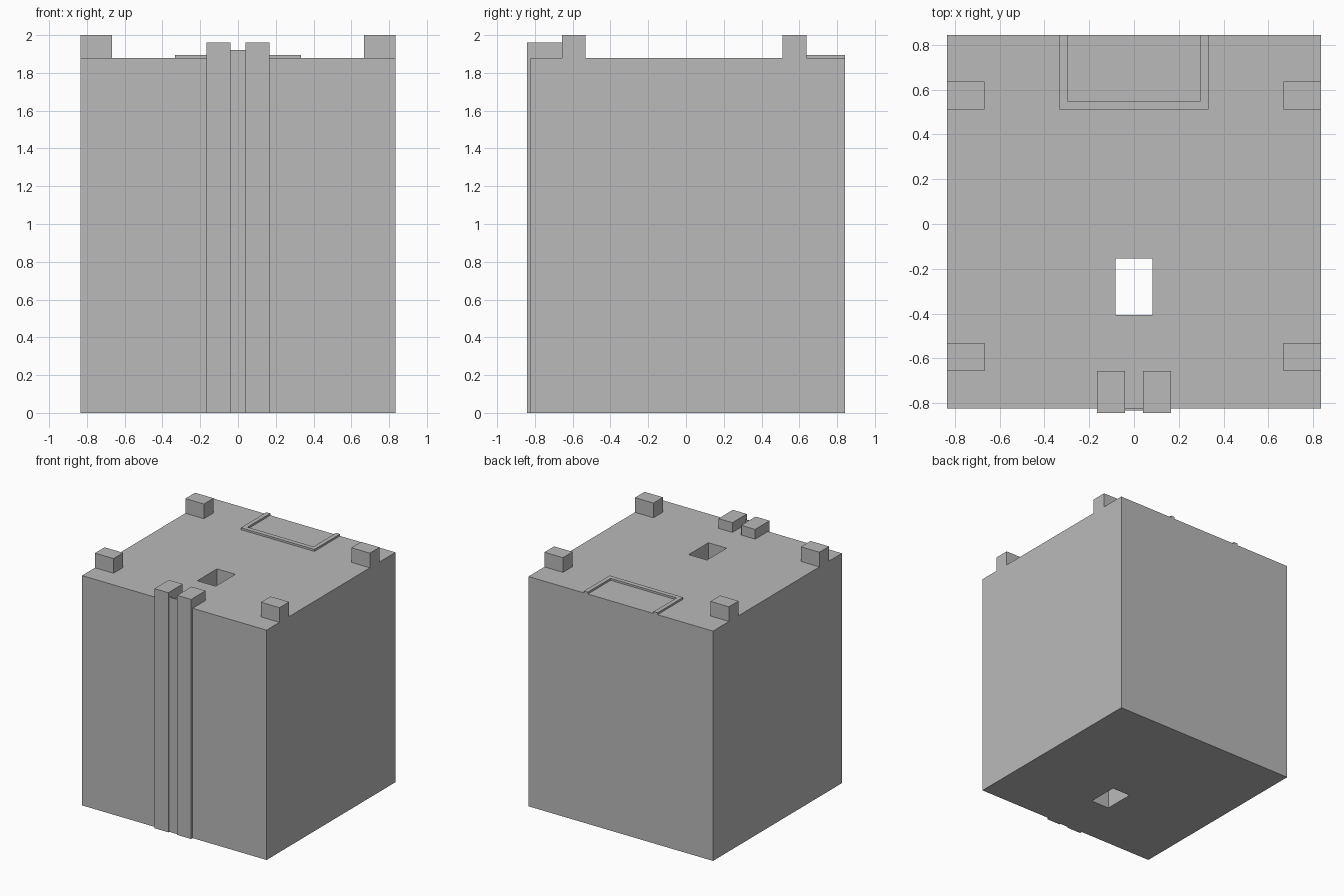
import bpy, bmesh
from mathutils import Vector

if "Cube" in bpy.data.objects:
    bpy.data.objects.remove(bpy.data.objects["Cube"])

W, FRONT, BACK, TOP = 0.835, -0.823, 0.843, 1.88

# Mid grey shared by every part
grey = bpy.data.materials.new("mid_grey")
grey.diffuse_color = (0.49, 0.49, 0.49, 1)
grey.use_nodes = True
grey.node_tree.nodes["Principled BSDF"].inputs["Base Color"].default_value = grey.diffuse_color


def extrude(name, points, offset):
    """Extrude a flat outline along the offset vector into a solid."""
    bm = bmesh.new()
    face = bm.faces.new([bm.verts.new(p) for p in points])
    res = bmesh.ops.extrude_face_region(bm, geom=[face])
    verts = [g for g in res["geom"] if isinstance(g, bmesh.types.BMVert)]
    bmesh.ops.translate(bm, verts=verts, vec=Vector(offset))
    bmesh.ops.recalc_face_normals(bm, faces=bm.faces)
    mesh = bpy.data.meshes.new(name)
    bm.to_mesh(mesh)
    bm.free()
    mesh.materials.append(grey)
    obj = bpy.data.objects.new(name, mesh)
    bpy.context.collection.objects.link(obj)
    return obj


def box(name, x0, x1, y0, y1, z0, z1):
    outline = [(x0, y0, z0), (x1, y0, z0), (x1, y1, z0), (x0, y1, z0)]
    return extrude(name, outline, (0, 0, z1 - z0))


# Main block with a rectangular shaft cut right through it
body = box("body", -W, W, FRONT, BACK, 0, TOP)
cutter = box("shaft_cutter", -0.083, 0.083, -0.407, -0.153, -0.5, 2.5)
cutter.hide_render = True
cutter.hide_set(True)
cut = body.modifiers.new("shaft", "BOOLEAN")
cut.operation = "DIFFERENCE"
cut.solver = "EXACT"
cut.object = cutter
bpy.context.view_layer.objects.active = body
bpy.ops.object.modifier_apply(modifier=cut.name)
bpy.data.objects.remove(cutter)

for side, s in (("left", -1), ("right", 1)):
    # Corner blocks on the roof, flush with the sides
    x0, x1 = sorted((s * 0.667, s * W))
    box(f"front_block_{side}", x0, x1, -0.656, -0.532, TOP, 2.0)
    box(f"back_block_{side}", x0, x1, 0.512, 0.637, TOP, 2.0)
    # Front rails that run up the wall and hook over the roof
    hook = [(-0.843, 0), (-0.843, 1.96), (-0.657, 1.96),
            (-0.657, TOP), (FRONT, TOP), (FRONT, 0)]
    extrude(f"front_rail_{side}", [(s * 0.04, y, z) for y, z in hook],
            (s * 0.126, 0, 0))

# Thin strip between the rails
box("rail_strip", -0.04, 0.04, -0.832, FRONT, 0, 1.92)

# Low U-shaped rim on the roof, open at the back
rim = [(-0.333, BACK), (-0.333, 0.512), (0.333, 0.512), (0.333, BACK),
       (0.298, BACK), (0.298, 0.549), (-0.298, 0.549), (-0.298, BACK)]
extrude("roof_rim", [(x, y, TOP) for x, y in rim], (0, 0, 0.016))
